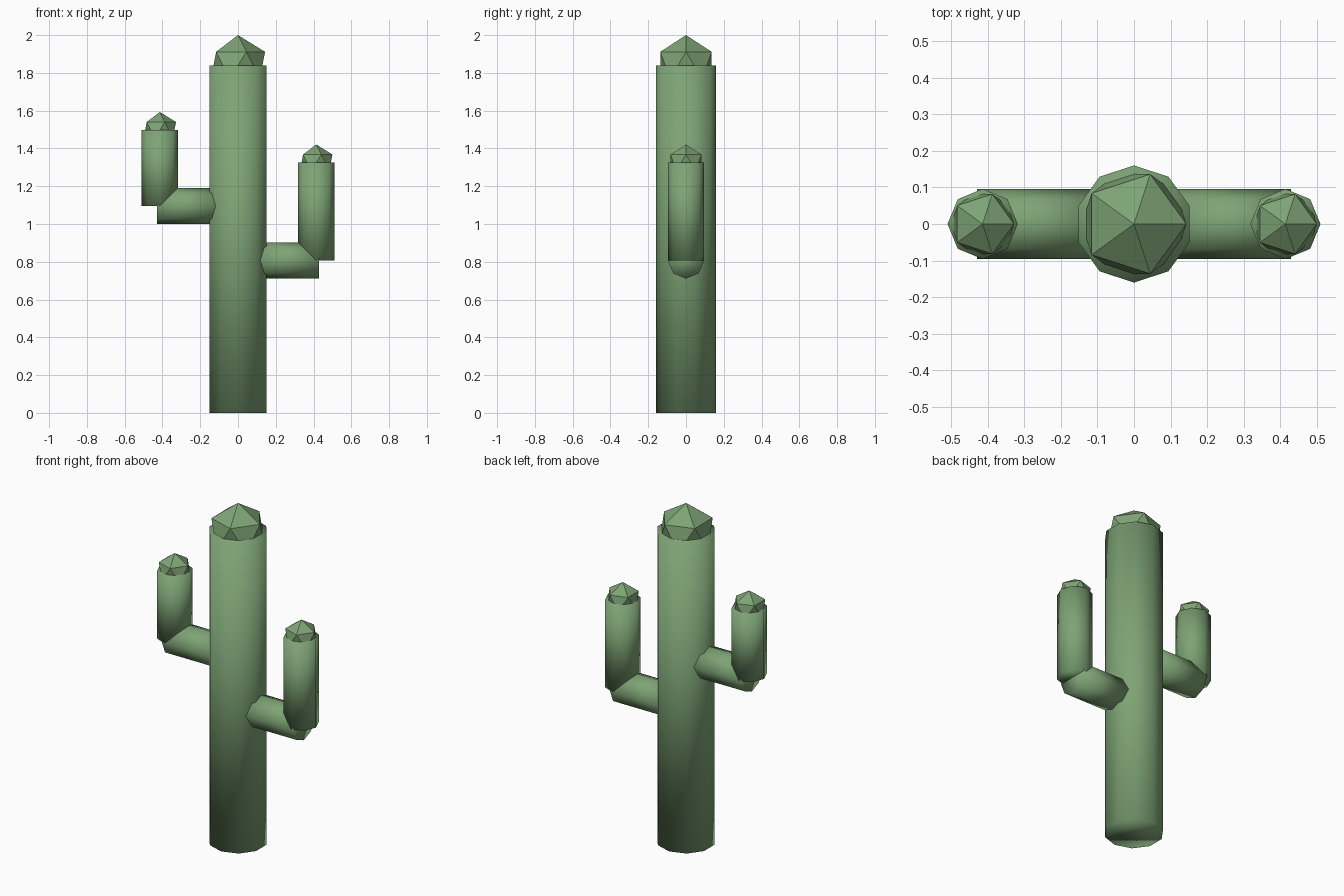
import bpy
from math import pi

if "Cube" in bpy.data.objects:
    bpy.data.objects.remove(bpy.data.objects["Cube"])

green = bpy.data.materials.new("cactus_green")
green.diffuse_color = (0.21, 0.37, 0.18, 1)
green.use_nodes = True
green.node_tree.nodes["Principled BSDF"].inputs["Base Color"].default_value = green.diffuse_color


def finish(name, smooth):
    ob = bpy.context.object
    ob.name = name
    ob.data.materials.append(green)
    for p in ob.data.polygons:
        p.use_smooth = smooth


def stem(name, sides, radius, length, centre, tilt=0):
    bpy.ops.mesh.primitive_cylinder_add(vertices=sides, radius=radius, depth=length,
                                        location=centre, rotation=(0, tilt, 0))
    finish(name, True)


def tip(name, radius, centre):
    bpy.ops.mesh.primitive_ico_sphere_add(subdivisions=1, radius=radius, location=centre)
    finish(name, False)


# Trunk with faceted tip
R = 0.16
stem("trunk", 10, R, 1.84, (0, 0, 0.92))
tip("trunk_tip", R, (0, 0, 1.84))

# Arms: horizontal branch, upright stem, faceted tip
r = 0.096
for name, side, z0, z1 in (("left", -1, 1.095, 1.497), ("right", 1, 0.807, 1.325)):
    stem(name + "_branch", 8, r, 0.32, (side * 0.27, 0, z0), side * pi / 2)
    stem(name + "_arm", 8, r, z1 - z0, (side * 0.414, 0, (z0 + z1) / 2))
    tip(name + "_arm_tip", r, (side * 0.414, 0, z1))
